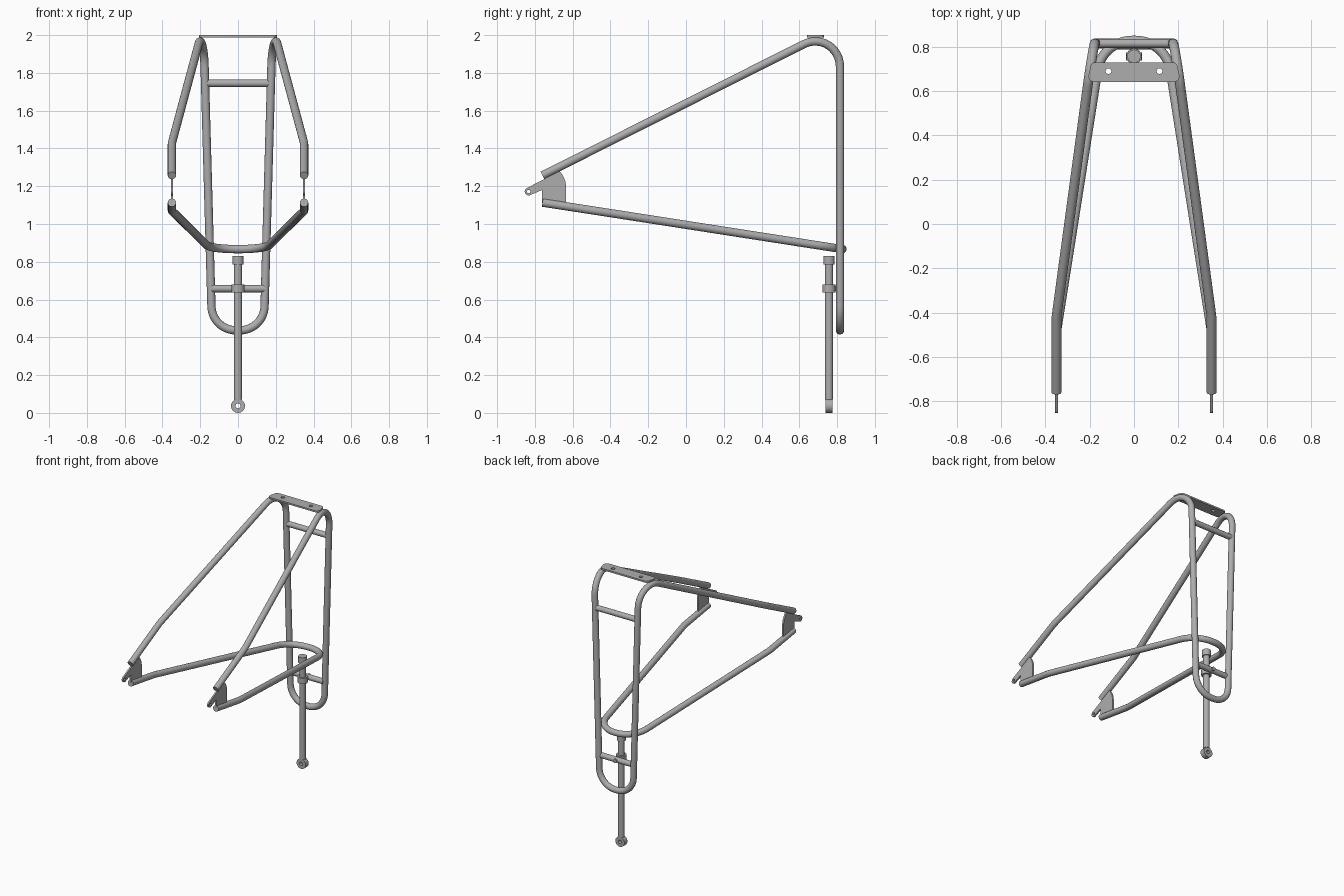
import bpy
from math import sin, cos, tan, pi, radians
from mathutils import Vector

cube = bpy.data.objects.get("Cube")
if cube:
    bpy.data.objects.remove(cube, do_unlink=True)

GREY = (0.42, 0.42, 0.42, 1)
steel = bpy.data.materials.new("satin_grey_steel")
steel.use_nodes = True
steel.diffuse_color = GREY
steel.node_tree.nodes["Principled BSDF"].inputs["Base Color"].default_value = GREY


def finish(name, curve, location=(0, 0, 0), rotation=(0, 0, 0)):
    """Turn a curve into a smooth-shaded mesh part."""
    obj = bpy.data.objects.new(name, curve)
    bpy.context.collection.objects.link(obj)
    obj.location, obj.rotation_euler = location, rotation
    bpy.ops.object.select_all(action="DESELECT")
    obj.select_set(True)
    bpy.context.view_layer.objects.active = obj
    bpy.ops.object.convert(target="MESH")
    obj = bpy.context.view_layer.objects.active
    obj.data.materials.clear()
    obj.data.materials.append(steel)
    bpy.ops.object.shade_smooth_by_angle(angle=radians(35))
    return obj


def add_spline(curve, points, closed=False):
    spline = curve.splines.new("POLY")
    spline.points.add(len(points) - 1)
    for target, p in zip(spline.points, points):
        target.co = (*Vector(p).to_3d(), 1)
    spline.use_cyclic_u = closed


def fillet(corners, radii, steps=12):
    """Round the inner corners of an open path."""
    pts = [Vector(c) for c in corners]
    path = [pts[0]]
    for a, p, b, r in zip(pts, pts[1:], pts[2:], radii):
        u, v = (a - p).normalized(), (b - p).normalized()
        angle = u.angle(v)
        centre = p + (u + v).normalized() * r / sin(angle / 2)
        reach = r / tan(angle / 2)
        s, e, w = p + u * reach - centre, p + v * reach - centre, pi - angle
        for i in range(steps + 1):
            k = i / steps
            path.append(centre + (s * sin((1 - k) * w) + e * sin(k * w)) / sin(w))
    return path + [pts[-1]]


def tube(name, points, radius):
    curve = bpy.data.curves.new(name, "CURVE")
    curve.dimensions = "3D"
    curve.bevel_depth = radius
    curve.bevel_resolution = 7
    curve.use_fill_caps = True
    add_spline(curve, points)
    return finish(name, curve)


def circle(x, y, r, start=0, end=360, n=28):
    angles = [radians(start + (end - start) * i / n) for i in range(n + (end - start < 360))]
    return [(x + r * cos(a), y + r * sin(a)) for a in angles]


def plate(name, outline, holes, thickness, location, rotation=(0, 0, 0)):
    curve = bpy.data.curves.new(name, "CURVE")
    curve.dimensions = "2D"
    curve.fill_mode = "BOTH"
    curve.extrude = thickness / 2
    for loop in [outline] + holes:
        add_spline(curve, loop, True)
    return finish(name, curve, location, rotation)


def mirrored(half):
    return half + [(-x, y, z) for x, y, z in reversed(half)]


TUBE = 0.022

# One continuous tube: upper stays, top bends, uprights and bottom loop
upper = mirrored([(0.35, -0.76, 1.257), (0.35, -0.42, 1.428),
                  (0.183, 0.815, 2.048), (0.137, 0.815, 0.437)])
tube("upper_frame_tube", fillet(upper, [0.25, 0.133, 0.13, 0.13, 0.133, 0.25]), TUBE)

# Lower stays joined by a rounded bend at the back
lower = mirrored([(0.35, -0.76, 1.113), (0.35, -0.48, 1.07), (0.144, 0.828, 0.867)])
tube("lower_frame_tube", fillet(lower, [0.25, 0.16, 0.16, 0.25]), TUBE)

# Cross bars between the uprights
tube("upper_cross_bar", [(-0.175, 0.815, 1.745), (0.175, 0.815, 1.745)], 0.02)
tube("lower_cross_bar", [(-0.14, 0.808, 0.658), (0.14, 0.808, 0.658)], 0.02)

# Mounting plate on top with two bolt holes
corners = []
for x, y, start in ((0.172, 0.704, 0), (-0.172, 0.704, 90), (-0.18, 0.667, 180), (0.18, 0.667, 270)):
    corners += circle(x, y, 0.026, start, start + 90, 6)
plate("top_mounting_plate", corners, [circle(x, 0.69, 0.013) for x in (-0.115, 0.115)],
      0.012, (0, 0, 1.994))

# Dropout plates with an eyelet at the front of each side
dropout = circle(-0.833, 1.172, 0.021, 115, 300, 14)
dropout += [(-0.762, 1.18), (-0.762, 1.11), (-0.635, 1.10), (-0.635, 1.185)]
dropout += circle(-0.755, 1.195, 0.12, 8, 45, 6) + [(-0.70, 1.29), (-0.75, 1.262), (-0.745, 1.24)]
for side, x in (("left", 0.35), ("right", -0.35)):
    plate(side + "_dropout_plate", dropout, [circle(-0.833, 1.172, 0.009)],
          0.012, (x, 0, 0), (pi / 2, 0, pi / 2))

# Vertical strut with cap, clamp and clamp bolt
Y = 0.757
tube("strut", [(0, Y, 0.07), (0, Y, 0.80)], 0.022)
tube("strut_cap", [(0, Y, 0.785), (0, Y, 0.83)], 0.03)
tube("strut_clamp", [(0, Y, 0.637), (0, Y, 0.68)], 0.035)
tube("clamp_bolt", [(0, Y, 0.658), (0, 0.835, 0.658)], 0.014)

# Eyelet at the foot of the strut
plate("strut_foot_eyelet", circle(0, 0.037, 0.037), [circle(0, 0.037, 0.013)],
      0.036, (0, Y, 0), (pi / 2, 0, 0))
